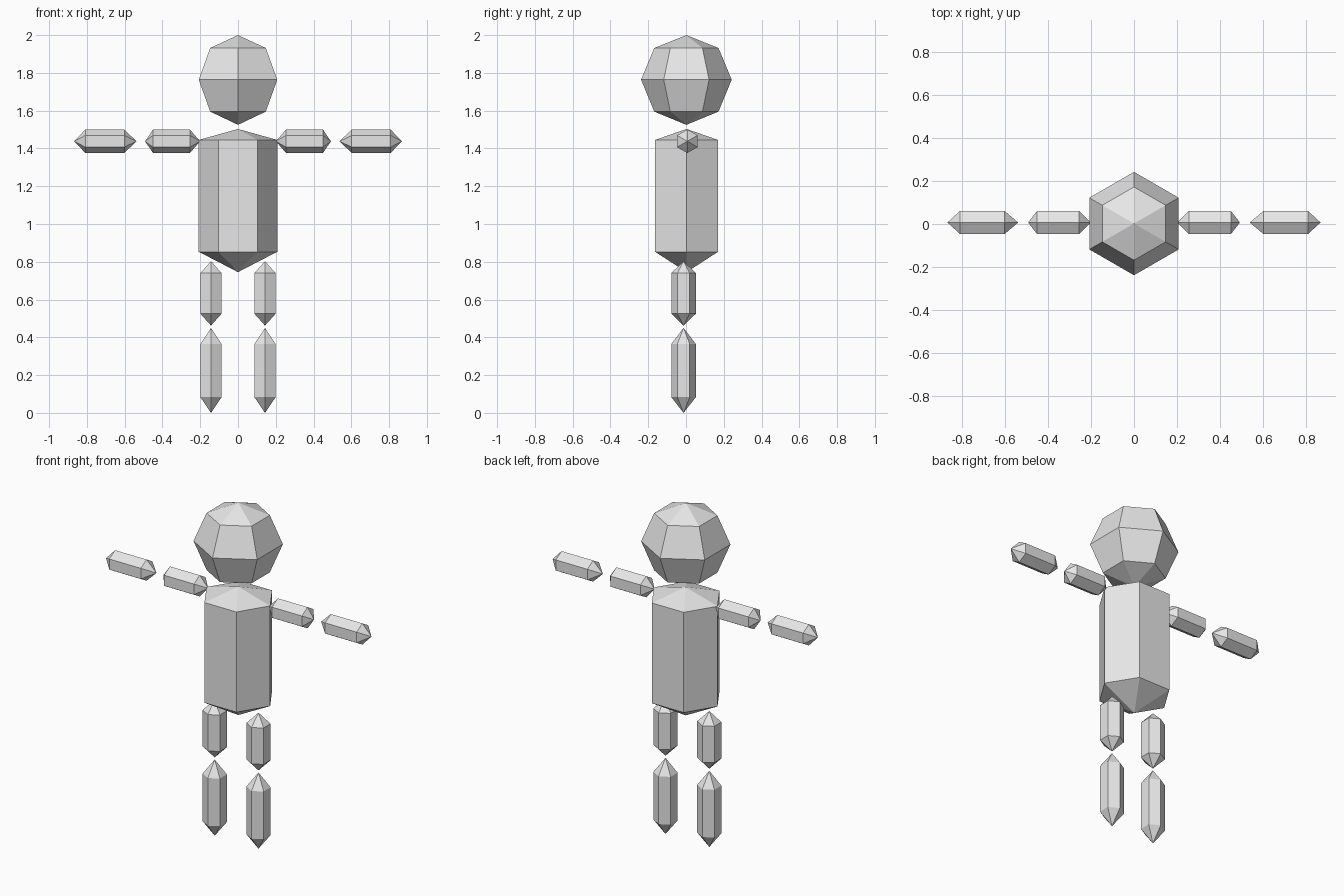
import bpy, bmesh, math
from mathutils import Matrix, Vector

if "Cube" in bpy.data.objects:
    bpy.data.objects.remove(bpy.data.objects["Cube"])

grey = bpy.data.materials.new("light_grey")
grey.diffuse_color = (0.8, 0.8, 0.8, 1)
grey.use_nodes = True
grey.node_tree.nodes["Principled BSDF"].inputs["Base Color"].default_value = grey.diffuse_color


def crystal(name, centre, profile, turn=0.0, along_x=False, side=1):
    """Six-sided solid: profile = (position, x radius, y radius) along its axis,
    with a zero radius giving a pointed tip."""
    bm = bmesh.new()
    rings = []
    for h, rx, ry in profile:
        if rx == 0:
            rings.append([bm.verts.new((0, 0, h))])
        else:
            rings.append([bm.verts.new((rx * math.cos(turn + i * math.pi / 3),
                                        ry * math.sin(turn + i * math.pi / 3), h))
                          for i in range(6)])
    for a, b in zip(rings, rings[1:]):
        for i in range(6):
            j = (i + 1) % 6
            corners = [a[i % len(a)], a[j % len(a)], b[j % len(b)], b[i % len(b)]]
            bm.faces.new(list(dict.fromkeys(corners)))
    if along_x:
        # lay the axis along x, pointing outward on the chosen side
        bmesh.ops.rotate(bm, verts=bm.verts, cent=(0, 0, 0),
                         matrix=Matrix.Rotation(side * math.pi / 2, 3, 'Y'))
    bmesh.ops.translate(bm, verts=bm.verts, vec=Vector(centre))
    bmesh.ops.recalc_face_normals(bm, faces=bm.faces)
    me = bpy.data.meshes.new(name)
    bm.to_mesh(me)
    bm.free()
    me.materials.append(grey)
    ob = bpy.data.objects.new(name, me)
    bpy.context.collection.objects.link(ob)
    return ob


def limb(start, ring_a, ring_b, end, r):
    return [(start, 0, 0), (ring_a, r, r), (ring_b, r, r), (end, 0, 0)]


POINT_Y = math.pi / 6   # corners face front and back

# Head: faceted ball
crystal("head", (0, 0.002, 0),
        [(1.525, 0, 0), (1.595, 0.17, 0.17), (1.764, 0.24, 0.24),
         (1.932, 0.17, 0.17), (2.0, 0, 0)], POINT_Y)

# Torso: pointed prism with flat front and back
ry = 0.167 / math.cos(math.pi / 6)
crystal("torso", (0, 0.003, 0),
        [(0.745, 0, 0), (0.853, 0.208, ry), (1.445, 0.208, ry), (1.503, 0, 0)])

# Arms and legs
for side, label in ((-1, "left"), (1, "right")):
    crystal(label + "_upper_arm", (0, 0.007, 1.438),
            limb(0.2, 0.255, 0.45, 0.492, 0.0625), 0, True, side)
    crystal(label + "_forearm", (0, 0.007, 1.438),
            limb(0.538, 0.602, 0.808, 0.867, 0.0625), 0, True, side)
    crystal(label + "_thigh", (side * 0.143, -0.013, 0),
            limb(0.462, 0.525, 0.74, 0.803, 0.065), POINT_Y)
    crystal(label + "_shin", (side * 0.143, -0.013, 0),
            limb(0.0, 0.083, 0.365, 0.45, 0.065), POINT_Y)
